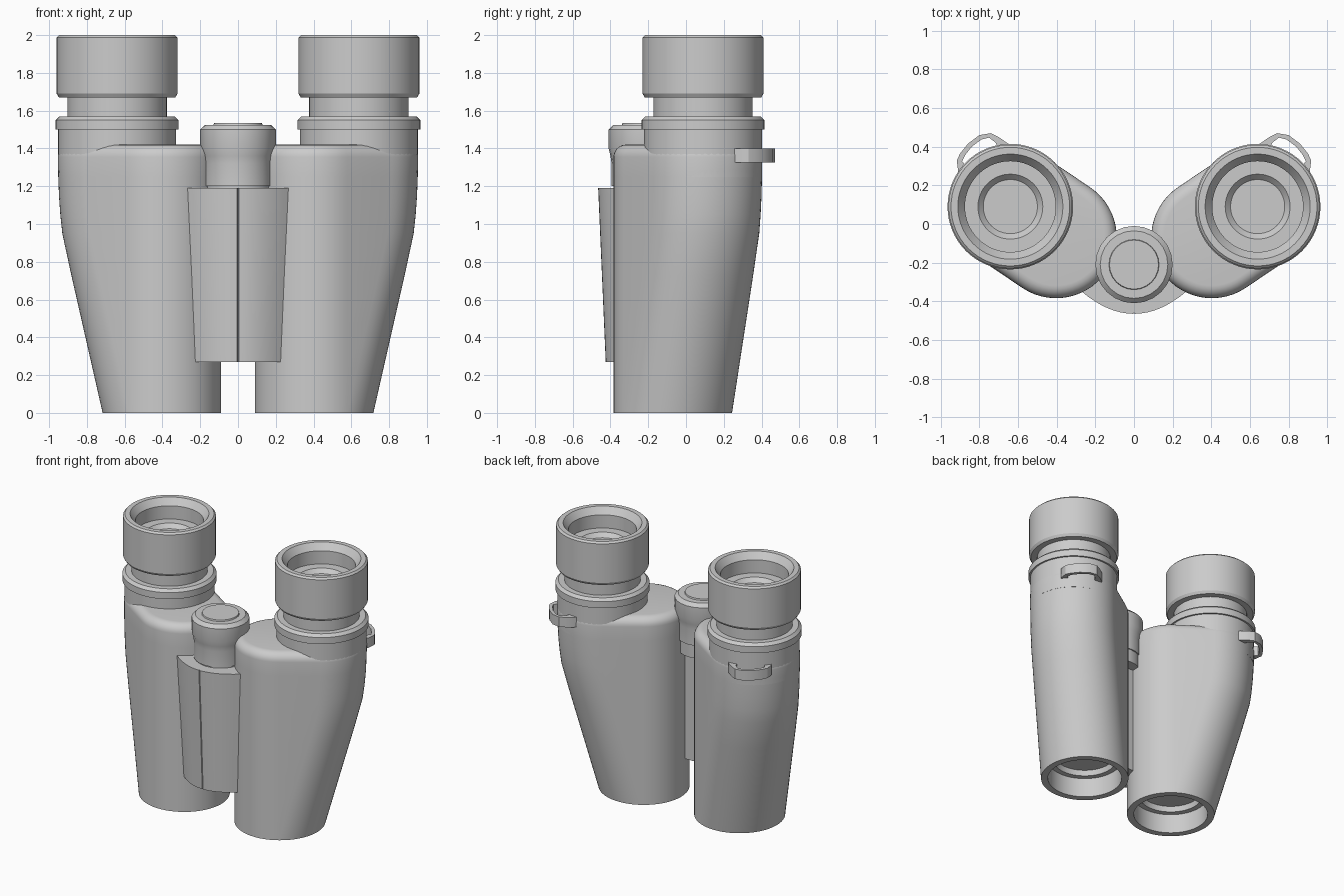
import bpy, bmesh
from math import sin, cos, pi, atan2, radians

if "Cube" in bpy.data.objects:
    bpy.data.objects.remove(bpy.data.objects["Cube"])

EYE = (0.64, 0.09)     # eyepiece axis
OBJ = (0.403, -0.07)   # objective axis
HINGE = (0.0, -0.21)   # focus knob axis


def finish(name, bm, mirror=False):
    bmesh.ops.remove_doubles(bm, verts=bm.verts, dist=1e-5)
    bmesh.ops.recalc_face_normals(bm, faces=bm.faces)
    mesh = bpy.data.meshes.new(name)
    bm.to_mesh(mesh)
    bm.free()
    mesh.shade_smooth()
    mesh.set_sharp_from_angle(angle=radians(30))
    ob = bpy.data.objects.new(name, mesh)
    bpy.context.collection.objects.link(ob)
    if mirror:
        mod = ob.modifiers.new("Mirror", 'MIRROR')
        mod.use_mirror_merge = False
    return ob


def loft(name, rings, mirror=False):
    """Skin a list of closed point loops and cap both ends."""
    bm = bmesh.new()
    loops = [[bm.verts.new(p) for p in ring] for ring in rings]
    for a, b in zip(loops, loops[1:]):
        for i in range(len(a)):
            j = (i + 1) % len(a)
            bm.faces.new((a[i], a[j], b[j], b[i]))
    bm.faces.new(loops[0][::-1])
    bm.faces.new(loops[-1])
    return finish(name, bm, mirror)


def circle(c, r, z, n):
    return [(c[0] + r * cos(2 * pi * i / n), c[1] + r * sin(2 * pi * i / n), z)
            for i in range(n)]


def lathe(name, c, profile, n=64, mirror=False):
    return loft(name, [circle(c, r, z, n) for r, z in profile], mirror)


def capsule(t, r, z, n=28):
    """Two half circles; t slides the rear one from objective to eyepiece axis."""
    dx, dy = EYE[0] - OBJ[0], EYE[1] - OBJ[1]
    base = atan2(dy, dx) - pi / 2
    pts = []
    for half, k in ((0, t), (1, 0)):
        cx, cy = OBJ[0] + dx * k, OBJ[1] + dy * k
        for i in range(n + 1):
            a = base + pi * (half + i / n)
            pts.append((cx + r * cos(a), cy + r * sin(a), z))
    return pts


# Barrels: recessed objective, tapering wall, rounded shoulder
R = 0.314
rings = [capsule(0, r, z) for r, z in
         ((0.215, 0.19), (0.225, 0.15), (0.265, 0.15), (0.265, 0.0), (R, 0.0))]
rings += [capsule(t, R, z) for t, z in
          ((0.23, 0.24), (0.46, 0.48), (0.70, 0.73), (0.90, 0.95), (0.945, 1.05),
           (0.975, 1.15), (0.99, 1.25), (1.0, 1.355))]
F = 0.065
for i in range(1, 7):
    a = pi / 2 * i / 6
    rings.append(capsule(1, R - F + F * cos(a), 1.355 + F * sin(a)))
loft("barrel", rings, mirror=True)

# Eyepieces: upper tube, collar, neck, eyecup and recessed lens
lathe("eyepiece", EYE, [
    (0.312, 1.25), (0.312, 1.50), (0.325, 1.50), (0.325, 1.55), (0.305, 1.57),
    (0.263, 1.57), (0.263, 1.67), (0.308, 1.67), (0.32, 1.69), (0.32, 1.987),
    (0.307, 2.0), (0.272, 2.0), (0.235, 1.95), (0.235, 1.85), (0.168, 1.85),
    (0.14, 1.82)], mirror=True)

# Focus knob
lathe("focus_knob", HINGE, [
    (0.175, 1.10), (0.175, 1.20), (0.184, 1.20), (0.184, 1.32), (0.19, 1.36),
    (0.20, 1.40), (0.20, 1.50), (0.175, 1.525), (0.13, 1.525), (0.127, 1.535)], n=24)


# Hinge cover: curved front with a centre groove, filling the gap between barrels
def cover_ring(w, front, edge, z, n=8):
    side = [(0.0, front + 0.008)]
    for i in range(n + 1):
        x = 0.004 + (w - 0.004) * i / n
        side.append((x, front + (edge - front) * (x / w) ** 2))
    side += [(0.17, -0.22), (0.11, -0.12)]
    left = [(-x, y) for x, y in side[:0:-1]]
    return [(x, y, z) for x, y in side + left]


loft("hinge_cover", [cover_ring(0.23, -0.425, -0.325, 0.27),
                     cover_ring(0.27, -0.465, -0.35, 1.19)])

# Strap lugs: bent flat loops on the outer rear of each barrel
outer = [(0.62, 0.37), (0.65, 0.415), (0.70, 0.45), (0.74, 0.47), (0.80, 0.46),
         (0.86, 0.415), (0.90, 0.365), (0.917, 0.33), (0.91, 0.27), (0.88, 0.22)]
inner = [(0.66, 0.36), (0.70, 0.385), (0.715, 0.42), (0.75, 0.447), (0.79, 0.437),
         (0.84, 0.40), (0.875, 0.355), (0.89, 0.325), (0.865, 0.295), (0.84, 0.24)]
loft("strap_lug", [[(*o, 1.325), (*o, 1.40), (*i, 1.40), (*i, 1.325)]
                   for o, i in zip(outer, inner)], mirror=True)
